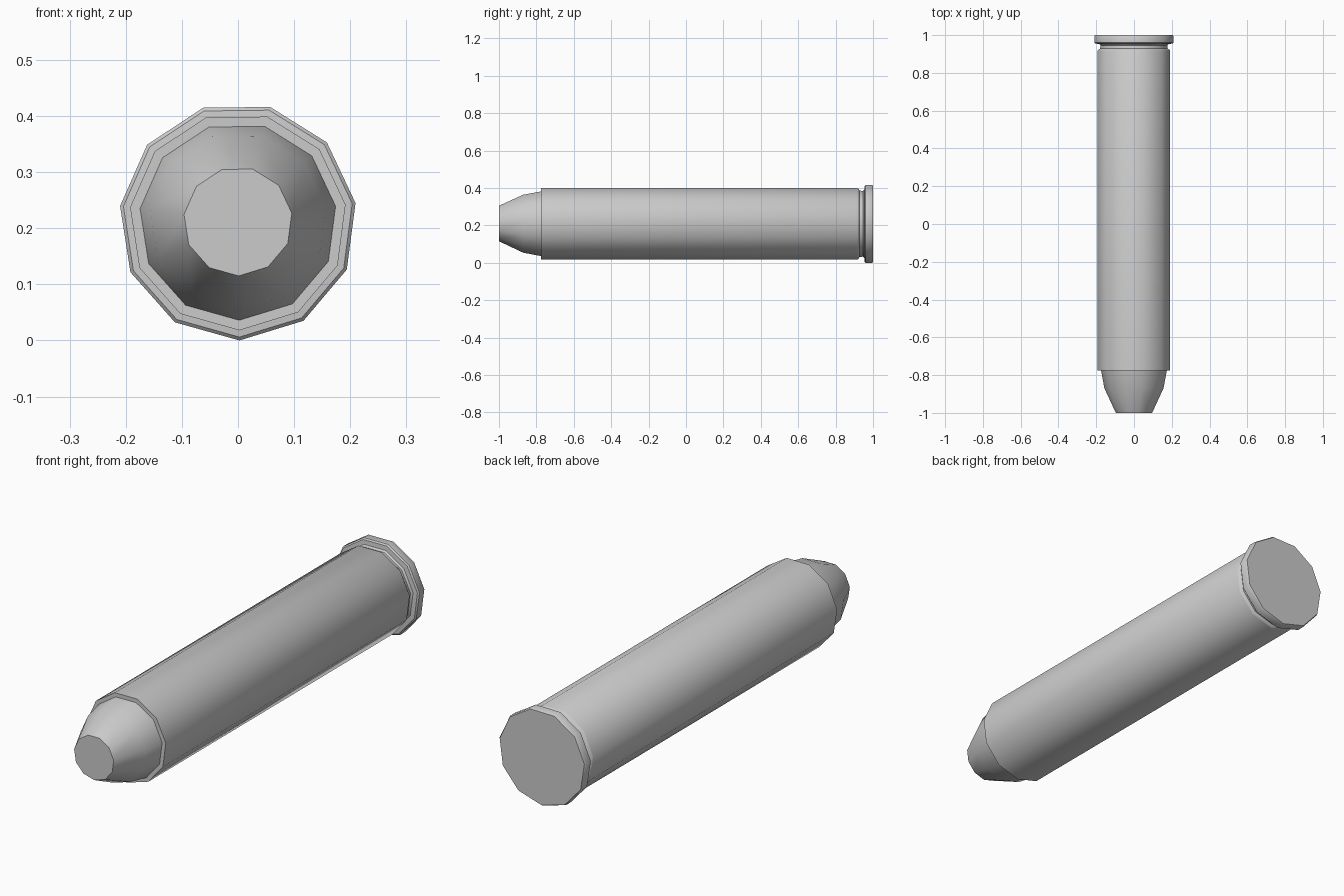
import bpy, bmesh, math

if "Cube" in bpy.data.objects:
    bpy.data.objects.remove(bpy.data.objects["Cube"])

SIDES = 11
CENTRE_Z = 0.212
START = math.radians(-89.3)


def lathe(name, profile):
    """Revolve (y, radius) points around the long axis, capping both ends."""
    bm = bmesh.new()
    rings = []
    for y, r in profile:
        angles = [START + i * math.tau / SIDES for i in range(SIDES)]
        rings.append([bm.verts.new((r * math.cos(a), y, CENTRE_Z + r * math.sin(a)))
                      for a in angles])
    for a, b in zip(rings, rings[1:]):
        for i in range(SIDES):
            j = (i + 1) % SIDES
            bm.faces.new((a[i], a[j], b[j], b[i]))
    bm.faces.new(rings[0])
    bm.faces.new(rings[-1])
    bmesh.ops.recalc_face_normals(bm, faces=bm.faces)
    mesh = bpy.data.meshes.new(name)
    bm.to_mesh(mesh)
    bm.free()
    obj = bpy.data.objects.new(name, mesh)
    bpy.context.collection.objects.link(obj)
    bpy.ops.object.select_all(action='DESELECT')
    obj.select_set(True)
    bpy.context.view_layer.objects.active = obj
    bpy.ops.object.shade_smooth_by_angle(angle=math.radians(36))
    return obj


# Tapered flat-nosed tip, seated slightly inside the case
lathe("bullet_tip", [(-1.0, 0.097), (-0.87, 0.158), (-0.77, 0.177)])

# Straight case with extraction groove and chamfered rim
lathe("case", [
    (-0.775, 0.194), (0.917, 0.194), (0.922, 0.191),
    (0.928, 0.181), (0.945, 0.179), (0.953, 0.186),
    (0.955, 0.206), (0.961, 0.212), (0.994, 0.212), (1.0, 0.208),
])
